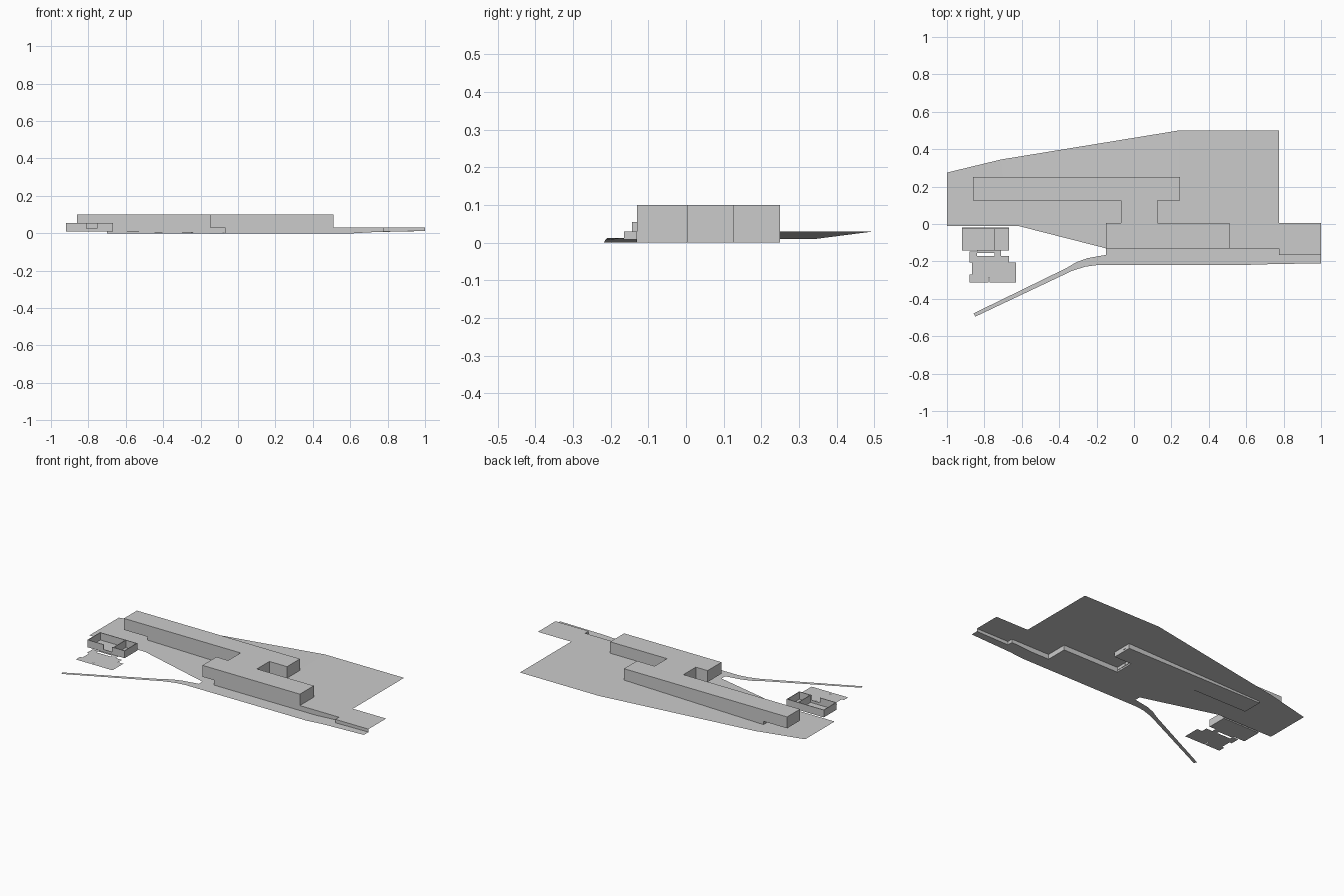
import bpy
from mathutils import Vector

if "Cube" in bpy.data.objects:
    bpy.data.objects.remove(bpy.data.objects["Cube"])


def mesh(name, verts, faces):
    me = bpy.data.meshes.new(name)
    me.from_pydata(verts, [], faces)
    me.validate()
    ob = bpy.data.objects.new(name, me)
    bpy.context.collection.objects.link(ob)
    return ob


def ccw(pts):
    area = sum(a[0] * b[1] - b[0] * a[1] for a, b in zip(pts, pts[1:] + pts[:1]))
    return pts if area > 0 else pts[::-1]


def sheet(name, pts, z=None):
    """Flat upward-facing polygon; points carry their own z unless one is given."""
    pts = [(p[0], p[1], p[2] if z is None else z) for p in ccw(pts)]
    return mesh(name, pts, [range(len(pts))])


def prism(name, pts, z0, z1):
    """Closed vertical extrusion of an outline."""
    pts = ccw(pts)
    n = len(pts)
    verts = [(x, y, z0) for x, y in pts] + [(x, y, z1) for x, y in pts]
    faces = [list(range(n))[::-1], list(range(n, 2 * n))]
    faces += [(i, (i + 1) % n, n + (i + 1) % n, n + i) for i in range(n)]
    return mesh(name, verts, faces)


def box(name, x0, x1, y0, y1, z0, z1):
    return prism(name, [(x0, y0), (x1, y0), (x1, y1), (x0, y1)], z0, z1)


# Main building: smaller ground storey, overhanging upper storey
def footprint(front_left, bar_left):
    return [(front_left, -.13), (.51, -.13), (.51, .005), (.125, .005),
            (.125, .125), (.245, .125), (.245, .25), (bar_left, .25),
            (bar_left, .125), (-.07, .125), (-.07, .005), (front_left, .005)]


ground = footprint(-.07, -.70)
ground = [p for i, p in enumerate(ground) if p not in ground[:i] and i != 10]
prism("ground_storey", ground, 0, .03)
prism("upper_storey", footprint(-.15, -.86), .03, .10)

# Low windows on the back walls
for i, (y0, y1) in enumerate([(.008, .034), (.038, .074), (.078, .118)]):
    box(f"neck_window_{i}", .124, .128, y0, y1, .01, .025)
box("end_window", .244, .248, .2, .225, .01, .025)

# Terrain: level left part, rising back part, level right terrace, front slope
sheet("terrain_left", [(-1, -.01, .01), (-.62, -.01, .01), (-.7, .125, .01),
                       (-.7, .25, .01), (-.71, .345, .01), (-1, .275, .01)])
sheet("terrain_slope", [(-.7, .25, .01), (.24, .25, .03), (.24, .5, .03), (-.71, .345, .01)])
sheet("terrain_terrace", [(.125, .005), (.51, .005), (.51, -.13), (.775, -.13),
                          (.775, -.165), (1, -.165), (1, .005), (.775, .005),
                          (.775, .5), (.24, .5), (.24, .125), (.125, .125)], .03)
sheet("terrain_front", [(-.62, -.01, .01), (-.15, -.13, 0), (-.07, -.13, 0),
                        (-.07, .125, 0), (-.7, .125, .01)])

# Road with a curved branch, then a rising ramp to the right
sheet("road", [(.62, -.13), (.62, -.218), (-.2, -.22), (-.26, -.228), (-.33, -.25),
               (-.848, -.495), (-.858, -.478), (-.36, -.235), (-.31, -.205),
               (-.25, -.183), (-.15, -.165), (-.15, -.13)], 0)
sheet("road_ramp", [(.62, -.13, 0), (.775, -.13, .009), (.775, -.165, .009), (1, -.165, .012),
                    (1, -.21, .012), (.72, -.215, .006), (.62, -.218, 0)])

# Retaining wall between terrace and road
edge = [(.51, -.13, 0), (.62, -.13, 0), (.775, -.13, .009), (.775, -.165, .009), (1, -.165, .012)]
n = len(edge)
mesh("retaining_wall", edge + [(x, y, .03) for x, y, z in edge],
     [(i, i + 1, n + i + 1, n + i) for i in range(n - 1)])

# Small open-topped house: floor, outer walls, partition, low porch walls
sheet("house_floor", [(-.92, -.14), (-.668, -.14), (-.668, -.02), (-.92, -.02)], .01)
t = .004
for name, x0, x1, y0, y1 in [
        ("back_wall", -.92, -.668, -.02 - t, -.02),
        ("left_wall", -.92, -.92 + t, -.14, -.02),
        ("right_wall", -.668 - t, -.668, -.14, -.02),
        ("partition", -.747, -.743, -.14, -.02),
        ("front_wall_left", -.92, -.81, -.143, -.139),
        ("front_wall_right", -.755, -.668, -.143, -.139)]:
    box("house_" + name, x0, x1, y0, y1, .01, .055)
box("house_front_sill", -.81, -.755, -.143, -.139, .01, .025)

# Paved yard with a slot and small notches
sheet("yard", [(-.88, -.312), (-.777, -.312), (-.777, -.285), (-.772, -.285), (-.772, -.312),
               (-.632, -.312), (-.632, -.207), (-.667, -.207), (-.667, -.17), (-.88, -.17),
               (-.88, -.205), (-.865, -.205), (-.865, -.27), (-.88, -.27)], .01)
sheet("yard_path_left", [(-.88, -.17), (-.84, -.17), (-.84, -.148), (-.88, -.148)], .01)
sheet("yard_path", [(-.84, -.155), (-.745, -.155), (-.745, -.143), (-.84, -.143)], .01)
sheet("yard_path_right", [(-.745, -.17), (-.71, -.17), (-.71, -.143), (-.745, -.143)], .01)
